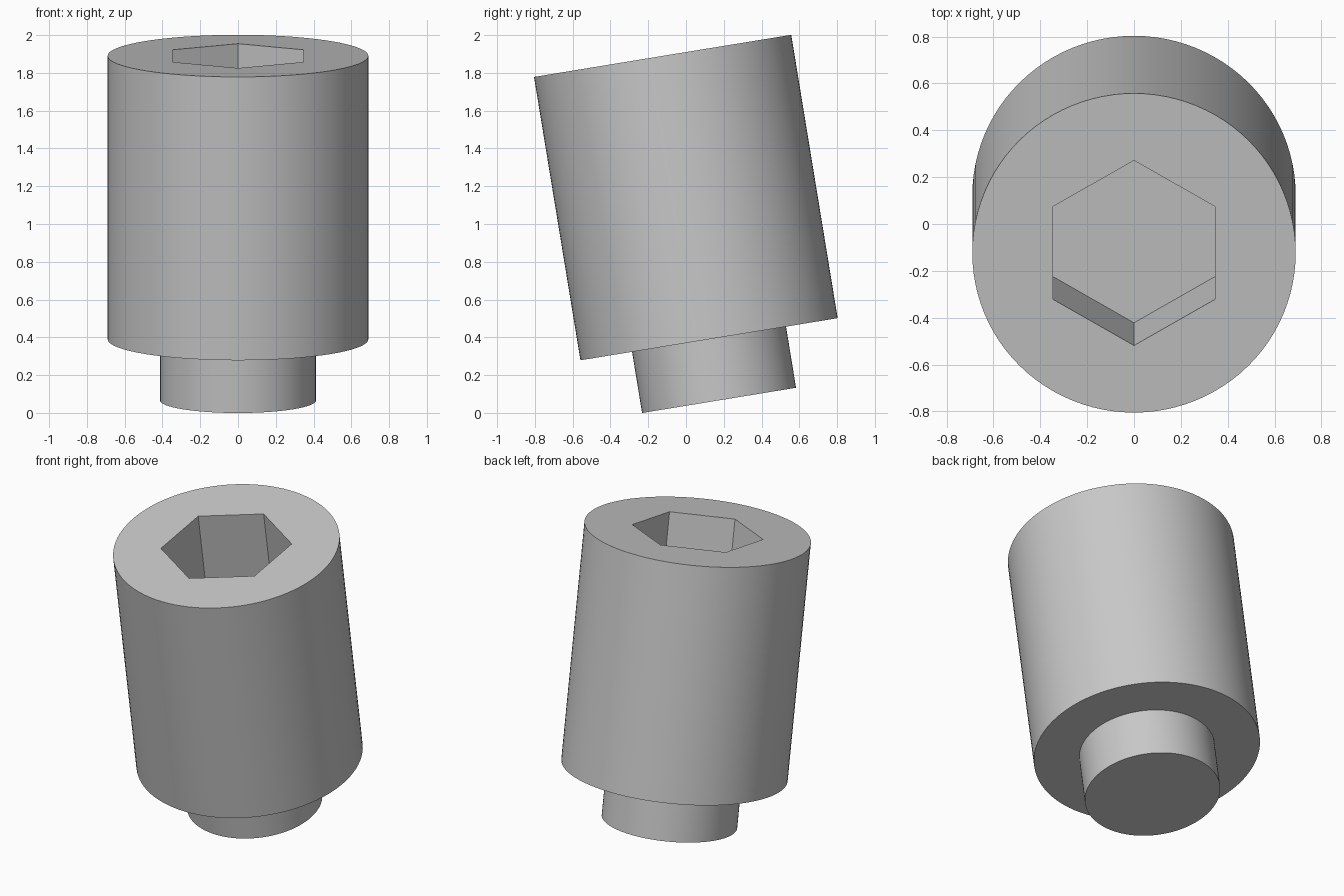
import bpy
import bmesh
import math
from mathutils import Matrix

if "Cube" in bpy.data.objects:
    bpy.data.objects.remove(bpy.data.objects["Cube"])

# Main dimensions
TILT = math.radians(9.3)
BODY_RADIUS, BODY_LENGTH = 0.69, 1.52
PIN_RADIUS, PIN_LENGTH = 0.413, 0.328
HEX_RADIUS, HEX_DEPTH = 0.4, 0.6
SEGMENTS = 96

# Local origin is the centre of the body's underside, leaning with the axis
PLACE = Matrix.Translation((0, 0.122, 0.39)) @ Matrix.Rotation(TILT, 4, "X")

steel = bpy.data.materials.new("Grey Steel")
steel.use_nodes = True
GREY = (0.58, 0.58, 0.58, 1)
steel.diffuse_color = GREY
steel.node_tree.nodes["Principled BSDF"].inputs["Base Color"].default_value = GREY


def ring(bm, radius, z, sides):
    """Loop of vertices with its first corner pointing along +y."""
    step = math.tau / sides
    return [bm.verts.new((-radius * math.sin(i * step), radius * math.cos(i * step), z))
            for i in range(sides)]


def wall(bm, low, high):
    for i in range(len(low)):
        j = (i + 1) % len(low)
        bm.faces.new((low[i], low[j], high[j], high[i]))


def loop_edges(bm, loop):
    return [bm.edges.get((a, b)) for a, b in zip(loop, loop[1:] + loop[:1])]


def finish(name, bm):
    bmesh.ops.recalc_face_normals(bm, faces=bm.faces)
    mesh = bpy.data.meshes.new(name)
    bm.to_mesh(mesh)
    bm.free()
    obj = bpy.data.objects.new(name, mesh)
    bpy.context.collection.objects.link(obj)
    mesh.materials.append(steel)
    obj.matrix_world = PLACE
    bpy.ops.object.select_all(action="DESELECT")
    obj.select_set(True)
    bpy.context.view_layer.objects.active = obj
    bpy.ops.object.shade_smooth_by_angle(angle=math.radians(30))
    return obj


# Body: cylinder with a blind hexagonal socket in its top
bm = bmesh.new()
bottom = ring(bm, BODY_RADIUS, 0, SEGMENTS)
top = ring(bm, BODY_RADIUS, BODY_LENGTH, SEGMENTS)
socket_rim = ring(bm, HEX_RADIUS, BODY_LENGTH, 6)
socket_floor = ring(bm, HEX_RADIUS, BODY_LENGTH - HEX_DEPTH, 6)
wall(bm, bottom, top)
wall(bm, socket_floor, socket_rim)
bm.faces.new(bottom)
bm.faces.new(socket_floor)
bmesh.ops.triangle_fill(bm, use_beauty=True,
                        edges=loop_edges(bm, top) + loop_edges(bm, socket_rim))
finish("body", bm)

# Pin: narrower plain cylinder, seated slightly inside the body
bm = bmesh.new()
pin_end = ring(bm, PIN_RADIUS, -PIN_LENGTH, SEGMENTS)
pin_root = ring(bm, PIN_RADIUS, 0.02, SEGMENTS)
wall(bm, pin_end, pin_root)
bm.faces.new(pin_end)
bm.faces.new(pin_root)
finish("pin", bm)
